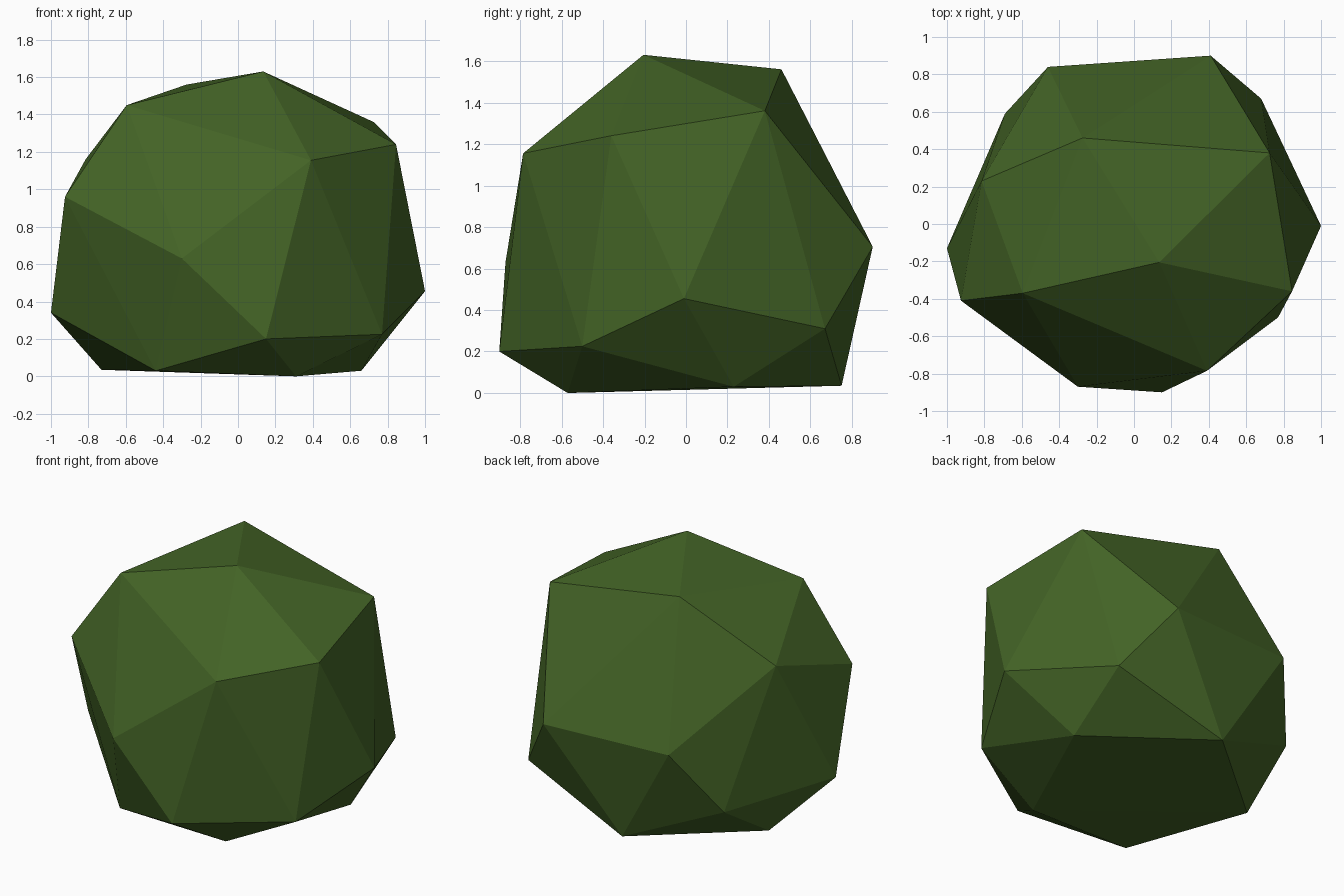
import bpy, bmesh

if "Cube" in bpy.data.objects:
    bpy.data.objects.remove(bpy.data.objects["Cube"])

# One flat leaf colour
green = bpy.data.materials.new("leaf green")
green.diffuse_color = (0.056, 0.125, 0.019, 1)
green.use_nodes = True
green.node_tree.nodes["Principled BSDF"].inputs["Base Color"].default_value = green.diffuse_color

# Corners of the faceted clump, ring by ring from the ground up
ground = [(.31, -.57, 0), (.66, .23, .03), (-.06, .75, .035), (-.73, .18, .035), (-.44, -.60, .03)]
lower = [(.15, -.90, .20), (.77, -.50, .225), (1, -.01, .455), (.68, .67, .31), (-.69, .59, .30), (-1, -.13, .34)]
middle = [(-.30, -.87, .63), (.41, .90, .705), (-.46, .84, .71), (-.925, -.41, .96)]
upper = [(.39, -.785, 1.155), (.845, -.36, 1.24), (.725, .38, 1.36), (-.815, .23, 1.16), (-.595, -.37, 1.45)]
crown = [(.135, -.205, 1.63), (-.275, .46, 1.56)]

# Bush: convex shell around the corners, flat faces
bm = bmesh.new()
for co in ground + lower + middle + upper + crown:
    bm.verts.new(co)
bmesh.ops.convex_hull(bm, input=bm.verts[:])
bmesh.ops.recalc_face_normals(bm, faces=bm.faces[:])
mesh = bpy.data.meshes.new("bush_foliage")
bm.to_mesh(mesh)
bm.free()
mesh.materials.append(green)
bush = bpy.data.objects.new("bush_foliage", mesh)
bpy.context.collection.objects.link(bush)
